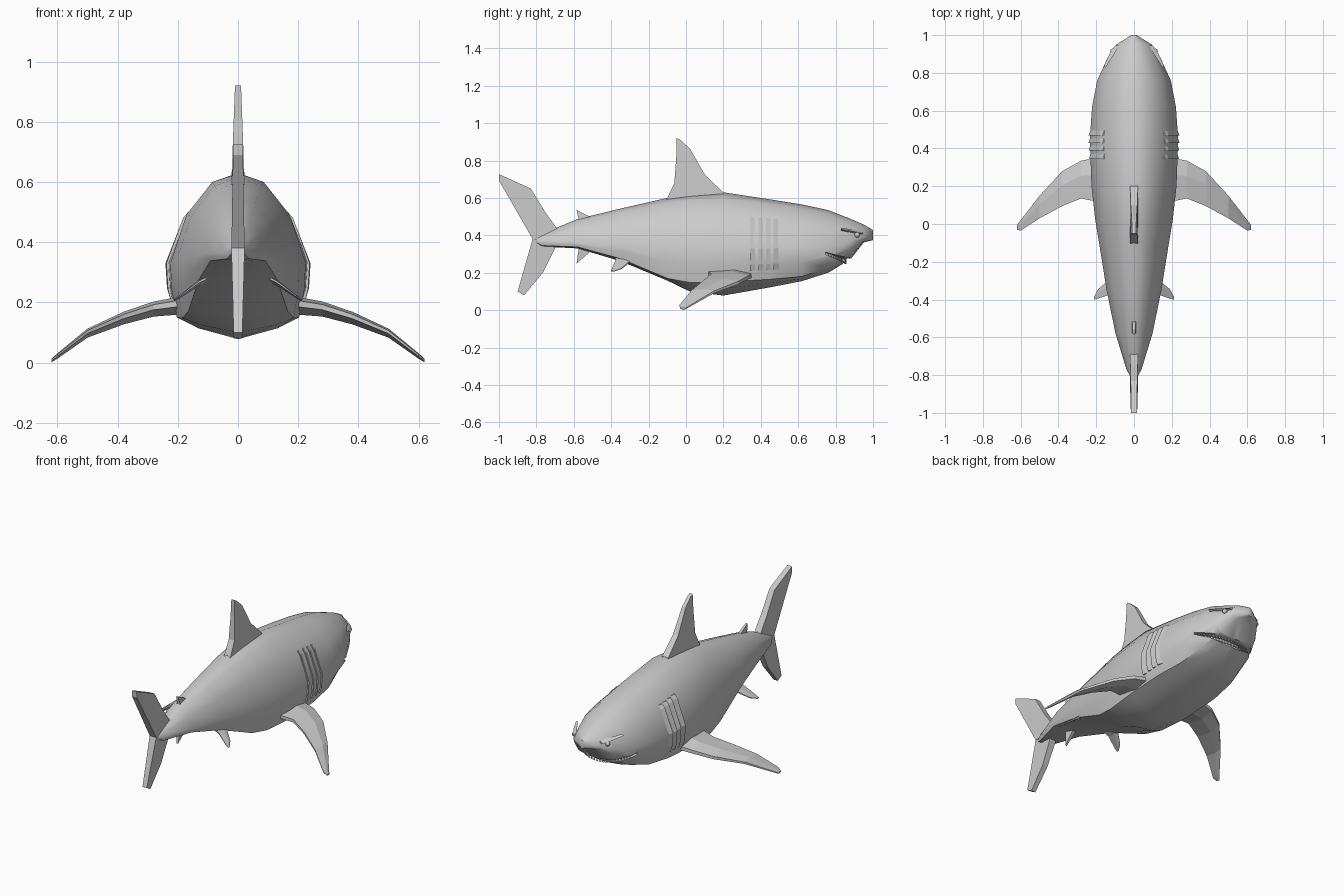
import bpy, bmesh
from math import sin, cos, radians
from mathutils import Vector

if "Cube" in bpy.data.objects:
    bpy.data.objects.remove(bpy.data.objects["Cube"])

# Body stations: y, z top, z widest, half width, z belly crease, crease half width, z bottom
STATIONS = [
    (-.82, .388, .380, .012, .374, .012, .370),
    (-.77, .408, .365, .040, .345, .036, .340),
    (-.58, .487, .362, .098, .338, .092, .330),
    (-.35, .543, .350, .145, .275, .130, .262),
    (-.10, .600, .340, .185, .170, .165, .158),
    (.02, .615, .335, .205, .148, .185, .100),
    (.20, .630, .330, .225, .150, .203, .078),
    (.45, .592, .330, .234, .165, .203, .122),
    (.62, .565, .335, .222, .180, .180, .155),
    (.76, .535, .345, .195, .225, .150, .200),
    (.88, .488, .370, .140, .292, .110, .272),
    (.95, .458, .392, .094, .368, .070, .362),
    (1.0, .428, .402, .014, .380, .012, .374),
]


def make(name, verts, faces, smooth=None):
    mesh = bpy.data.meshes.new(name)
    mesh.from_pydata([tuple(v) for v in verts], [], faces)
    bm = bmesh.new()
    bm.from_mesh(mesh)
    bmesh.ops.recalc_face_normals(bm, faces=bm.faces)
    bm.to_mesh(mesh)
    bm.free()
    obj = bpy.data.objects.new(name, mesh)
    bpy.context.collection.objects.link(obj)
    if smooth:
        shade(obj, smooth)
    return obj


def select(obj):
    bpy.ops.object.select_all(action='DESELECT')
    bpy.context.view_layer.objects.active = obj
    obj.select_set(True)


def shade(obj, angle):
    select(obj)
    bpy.ops.object.shade_smooth_by_angle(angle=radians(angle))


def loft(name, rings, smooth=None):
    n = len(rings[0])
    faces = [(r * n + i, r * n + (i + 1) % n, (r + 1) * n + (i + 1) % n, (r + 1) * n + i)
             for r in range(len(rings) - 1) for i in range(n)]
    last = (len(rings) - 1) * n
    faces += [tuple(range(n)), tuple(range(last, last + n))]
    return make(name, [p for ring in rings for p in ring], faces, smooth)


def plate(name, outline, t_root, t_tip):
    """Fin in the y-z plane, thinning from the first point's height to the farthest."""
    z0 = outline[0][1]
    reach = max(abs(z - z0) for _, z in outline)
    thick = [t_root + (t_tip - t_root) * abs(z - z0) / reach for _, z in outline]
    return loft(name, [[(s * t, y, z) for (y, z), t in zip(outline, thick)] for s in (-1, 1)])


def half_section(st):
    y, zt, zw, w, zc, wc, zb = st
    h = zt - zw
    pts = [(0, zt), (.38 * w, zw + .9 * h), (.76 * w, zw + .54 * h), (w, zw),
           (.25 * w + .75 * max(w, wc) * .97 + .0, (zw + zc) / 2),
           (wc, zc), (.65 * wc, zc + .5 * (zb - zc)), (0, zb)]
    return [Vector((x, y, z)) for x, z in pts]


def section_at(y):
    for a, b in zip(STATIONS, STATIONS[1:]):
        if a[0] <= y <= b[0]:
            f = (y - a[0]) / (b[0] - a[0])
            return half_section([p + (q - p) * f for p, q in zip(a, b)])


def flip(points, side):
    return [(side * p[0], p[1], p[2]) for p in points]


# Body
rings = []
for st in STATIONS:
    half = half_section(st)
    rings.append(half + [Vector((-p.x, p.y, p.z)) for p in reversed(half[1:-1])])
body = loft("body", rings)


# Mouth: crescent slot cut into the snout
def mouth_point(deg, scale, dz):
    t = radians(deg)
    return Vector((.19 * scale * sin(t), .72 + .147 * scale * cos(t), .312 - .05 * cos(t) + dz))


slot = []
for i in range(17):
    deg = -80 + 10 * i
    gap = .004 + .010 * cos(radians(deg))
    slot.append([mouth_point(deg, s, d) for s, d in
                 ((.8, -gap), (1.15, -gap), (1.15, gap), (.8, gap))])
cutter = loft("mouth_cutter", slot)
cutter.hide_render = True
cut = body.modifiers.new("mouth", 'BOOLEAN')
cut.object = cutter
cut.operation = 'DIFFERENCE'
select(body)
bpy.ops.object.modifier_apply(modifier=cut.name)
bpy.data.objects.remove(cutter)
shade(body, 42)

# Teeth: two rows of small spikes along the mouth
verts, faces = [], []
for row in (-1, 1):
    for i in range(25):
        deg = -72 + 6 * i
        gap = .004 + .010 * cos(radians(deg))
        k = len(verts)
        verts += [mouth_point(deg - 2.4, .95, row * (gap + .002)),
                  mouth_point(deg + 2.4, .95, row * (gap + .002)),
                  mouth_point(deg, .89, row * (gap + .002)),
                  mouth_point(deg, .94, -row * gap * .3)]
        faces += [(k, k + 1, k + 3), (k + 1, k + 2, k + 3), (k + 2, k, k + 3), (k, k + 2, k + 1)]
make("teeth", verts, faces)

# Upright fins
plate("dorsal_fin", [(.2, .60), (.2, .628), (.10, .725), (.02, .865), (-.03, .91), (-.05, .92),
                     (-.052, .82), (-.062, .68), (-.105, .59), (-.09, .56)], .022, .010)
plate("tail_fin_upper", [(-.82, .38), (-.69, .385), (-.688, .435), (-.75, .52), (-.83, .65),
                         (-1.0, .727), (-.998, .69)], .022, .016)
plate("tail_fin_lower", [(-.82, .38), (-.69, .37), (-.70, .33), (-.765, .20), (-.865, .08),
                         (-.90, .10)], .022, .014)
plate("second_dorsal_fin", [(-.58, .46), (-.50, .49), (-.525, .505), (-.585, .535),
                            (-.575, .49)], .014, .005)
plate("anal_fin", [(-.57, .35), (-.505, .34), (-.515, .31), (-.585, .248), (-.578, .30)],
      .014, .005)

# Side fins: x, y leading, y trailing, z, half thickness
PECTORAL = [(.15, .36, .11, .195, .032), (.28, .335, .135, .178, .025), (.38, .28, .095, .148, .021),
            (.50, .15, .03, .098, .015), (.60, .02, -.035, .022, .009), (.62, -.005, -.03, .007, .006)]
PELVIC = [(.09, -.27, -.38, .285, .012), (.13, -.295, -.375, .265, .010),
          (.19, -.345, -.395, .222, .006), (.212, -.385, -.40, .208, .003)]
for side, label in ((1, "right"), (-1, "left")):
    for name, table in (("pectoral_fin", PECTORAL), ("pelvic_fin", PELVIC)):
        loft(f"{label}_{name}", [flip([
            (x, yl, z - t * .5), (x, yl, z + t * .3), (x, yl + .4 * (yt - yl), z + t),
            (x, yt, z + t * .6), (x, yt, z - t * .1), (x, yl + .4 * (yt - yl), z - t)], side)
            for x, yl, yt, z, t in table])

    # Gill flaps: thin wedges lifted off the flank at their rear edge
    for n, y in enumerate((.375, .42, .46, .50)):
        strips = []
        for dy, lift in ((0, -.002), (-.032, .008), (-.032, -.006)):
            s = section_at(y + dy)
            line = [s[1].lerp(s[2], .8), s[2], s[3], s[4], s[4].lerp(s[5], .4)]
            strips.append([p + Vector((lift, 0, 0)) for p in line])
        loft(f"{label}_gill_{n + 1}", [flip(tri, side) for tri in zip(*strips)])

    # Eye and the brow ridge above it
    bpy.ops.mesh.primitive_uv_sphere_add(segments=12, ring_count=8, radius=.014,
                                         location=(side * .112, .915, .402))
    eye = bpy.context.object
    eye.name = f"{label}_eye"
    shade(eye, 60)
    loft(f"{label}_brow", [flip(ring, side) for ring in (
        [(.150, .83, .440), (.162, .83, .432), (.150, .83, .425)],
        [(.105, .90, .430), (.130, .90, .420), (.110, .90, .412)],
        [(.080, .945, .425), (.100, .945, .410), (.085, .945, .405)])])
